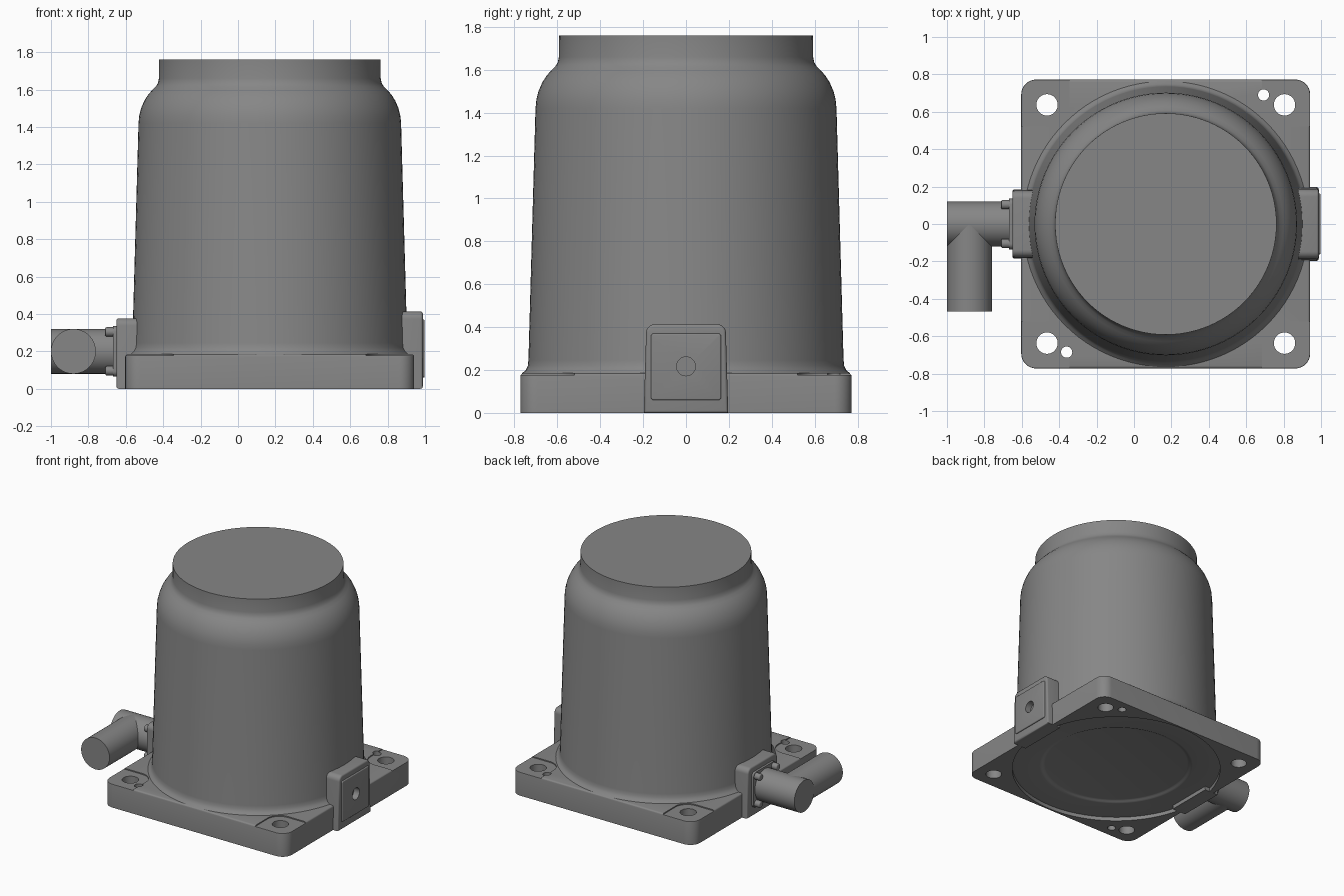
import bpy, bmesh
from math import sin, cos, pi, radians

if "Cube" in bpy.data.objects:
    bpy.data.objects.remove(bpy.data.objects["Cube"])

CX = 0.17  # axis of the round housing


def rounded_rect(u0, u1, v0, v1, r, n=8):
    pts = []
    for u, v, a in ((u1 - r, v1 - r, 0), (u0 + r, v1 - r, 90),
                    (u0 + r, v0 + r, 180), (u1 - r, v0 + r, 270)):
        for i in range(n + 1):
            t = radians(a + 90 * i / n)
            pts.append((u + r * cos(t), v + r * sin(t)))
    return pts


def circle(u, v, r, n=48):
    return [(u + r * cos(2 * pi * i / n), v + r * sin(2 * pi * i / n)) for i in range(n)]


def make(name, bm):
    bmesh.ops.recalc_face_normals(bm, faces=bm.faces[:])
    me = bpy.data.meshes.new(name)
    bm.to_mesh(me)
    bm.free()
    ob = bpy.data.objects.new(name, me)
    bpy.context.collection.objects.link(ob)
    return ob


def prism(name, outline, axis, lo, hi):
    """Extrude a 2D outline along an axis."""
    put = {'x': lambda u, v, w: (w, u, v),
           'y': lambda u, v, w: (u, w, v),
           'z': lambda u, v, w: (u, v, w)}[axis]
    bm = bmesh.new()
    a = [bm.verts.new(put(u, v, lo)) for u, v in outline]
    b = [bm.verts.new(put(u, v, hi)) for u, v in outline]
    bm.faces.new(a)
    bm.faces.new(b)
    n = len(a)
    for i in range(n):
        bm.faces.new((a[i], a[(i + 1) % n], b[(i + 1) % n], b[i]))
    return make(name, bm)


def lathe(name, profile, n=96):
    """Revolve (radius, z) points about the housing axis, capping both ends."""
    bm = bmesh.new()
    rings = [[bm.verts.new((x, y, z)) for x, y in circle(CX, 0, r, n)] for r, z in profile]
    for p, q in zip(rings, rings[1:]):
        for i in range(n):
            bm.faces.new((p[i], p[(i + 1) % n], q[(i + 1) % n], q[i]))
    bm.faces.new(rings[0])
    bm.faces.new(rings[-1])
    return make(name, bm)


def round_edges(ob, axis, value, width):
    """Round the rim of the end face lying at the given coordinate."""
    bm = bmesh.new()
    bm.from_mesh(ob.data)
    rim = [e for e in bm.edges if all(abs(v.co[axis] - value) < 1e-4 for v in e.verts)]
    bmesh.ops.bevel(bm, geom=rim, offset=width, segments=3, profile=0.5, affect='EDGES')
    bm.to_mesh(ob.data)
    bm.free()


def cut(ob, cutters):
    bpy.context.view_layer.objects.active = ob
    for c in cutters:
        m = ob.modifiers.new("cut", 'BOOLEAN')
        m.operation, m.solver, m.object = 'DIFFERENCE', 'EXACT', c
        bpy.ops.object.modifier_apply(modifier=m.name)
        bpy.data.objects.remove(c)


# Base plate
plate = prism("base_plate", rounded_rect(-0.603, 0.942, -0.7725, 0.7725, 0.08), 'z', 0, 0.185)
round_edges(plate, 2, 0.185, 0.014)
cutters = []
# Corner pads and bolt holes
for sx in (-1, 1):
    for sy in (-1, 1):
        x = sorted((CX + sx * 0.515, CX + sx * 1.1))
        y = sorted((sy * 0.52, sy * 1.1))
        cutters.append(prism("pad_cutter", rounded_rect(*x, *y, 0.1), 'z', 0.177, 0.3))
        cutters.append(prism("bolt_cutter", circle(CX + sx * 0.635, sy * 0.637, 0.057), 'z', -0.1, 0.3))
# Dowel holes
for x, y in ((0.693, 0.69), (-0.36, -0.685)):
    cutters.append(prism("dowel_cutter", circle(x, y, 0.03, 24), 'z', -0.1, 0.3))
# Round underside recess with a softly stepped centre
cutters.append(lathe("recess_cutter", [(0.76, -0.1), (0.76, 0.03), (0.56, 0.03), (0.55, 0.032),
                                       (0.54, 0.037), (0.53, 0.042), (0.52, 0.044)], 128))
cut(plate, cutters)

# Tapered housing with rounded shoulder and neck
lathe("housing", [(0.75, 0.16), (0.768, 0.18), (0.762, 0.187), (0.748, 0.2), (0.738, 0.22), (0.735, 0.245),
                  (0.702, 1.42), (0.698, 1.46), (0.688, 1.5), (0.671, 1.54), (0.65, 1.573), (0.628, 1.598),
                  (0.609, 1.617), (0.598, 1.635), (0.593, 1.66), (0.592, 1.76)])

# Right side boss with cover plate
boss = prism("right_boss", [(-0.197, 0), (0.197, 0)] +
             rounded_rect(-0.186, 0.186, 0.1, 0.413, 0.04)[:18], 'x', 0.87, 0.988)
round_edges(boss, 0, 0.988, 0.012)
cover = prism("cover_plate", rounded_rect(-0.163, 0.163, 0.06, 0.37, 0.012), 'x', 0.96, 0.998)
round_edges(cover, 0, 0.998, 0.006)
for ob in (boss, cover):
    cut(ob, [prism("port_cutter", circle(0, 0.217, 0.044), 'x', 0.95, 1.1)])

# Left side boss
boss = prism("left_boss", [(-0.185, 0), (0.185, 0)] +
             rounded_rect(-0.178, 0.178, 0.1, 0.377, 0.04)[:18], 'x', -0.65, -0.525)
round_edges(boss, 0, -0.65, 0.012)

# Angled cable connector
prism("connector_flange", rounded_rect(-0.135, 0.135, 0.065, 0.335, 0.03), 'x', -0.667, -0.64)
prism("connector_body", circle(0, 0.2, 0.12, 64), 'x', -1.0, -0.64)
prism("connector_outlet", circle(-0.88, 0.2, 0.12, 64), 'y', -0.467, 0)
for y in (-0.104, 0.104):
    for z in (0.096, 0.304):
        s = prism("flange_screw", circle(y, z, 0.025, 20), 'x', -0.71, -0.66)
        round_edges(s, 0, -0.71, 0.008)

# Dark grey finish, smooth shading with crisp edges
mat = bpy.data.materials.new("dark_grey")
mat.diffuse_color = (0.24, 0.24, 0.24, 1)
mat.use_nodes = True
mat.node_tree.nodes["Principled BSDF"].inputs["Base Color"].default_value = mat.diffuse_color
for ob in bpy.data.objects:
    ob.data.materials.clear()
    ob.data.materials.append(mat)
    ob.select_set(True)
    bpy.context.view_layer.objects.active = ob
bpy.ops.object.shade_smooth_by_angle(angle=radians(32))
